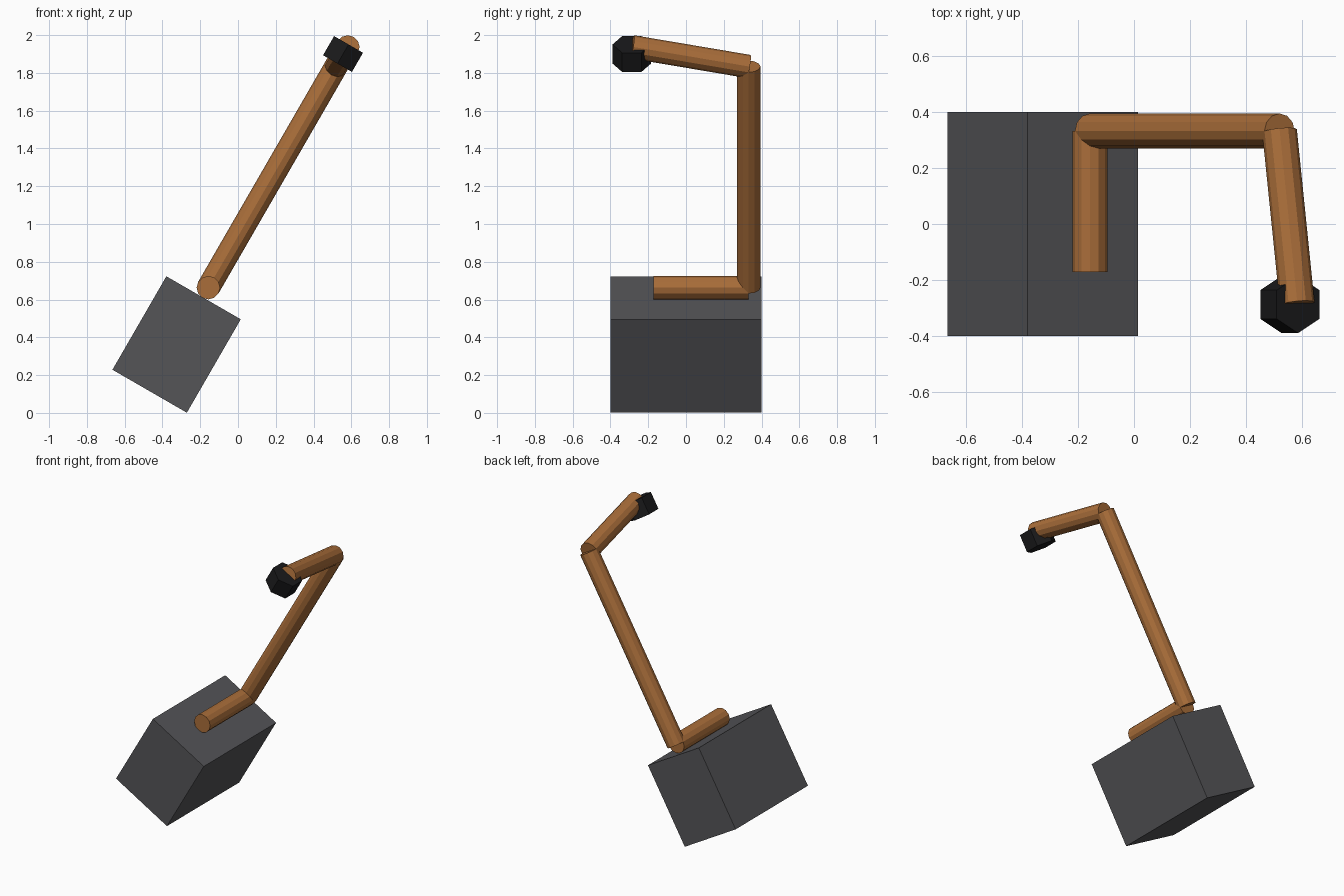
import bpy
from math import radians
from mathutils import Vector, Matrix

if "Cube" in bpy.data.objects:
    bpy.data.objects.remove(bpy.data.objects["Cube"])

TILT = radians(30)                       # whole model leans about the y axis
LEAN = Matrix.Rotation(TILT, 4, 'Y')
UP = LEAN @ Vector((0, 0, 1))


def material(name, rgb):
    m = bpy.data.materials.new(name)
    m.diffuse_color = (*rgb, 1)
    m.use_nodes = True
    m.node_tree.nodes["Principled BSDF"].inputs["Base Color"].default_value = m.diffuse_color
    return m


wood = material("brown", (0.40, 0.155, 0.042))
stone = material("dark_grey", (0.09, 0.09, 0.097))
black = material("black", (0.010, 0.010, 0.011))


def finish(name, mat):
    ob = bpy.context.object
    ob.name = name
    ob.data.materials.append(mat)
    return ob


def rod(name, a, b, radius=0.062):
    """Twelve-sided straight rod between two points."""
    a, b = Vector(a), Vector(b)
    d = b - a
    bpy.ops.mesh.primitive_cylinder_add(vertices=12, radius=radius, depth=d.length,
                                        location=(a + b) / 2)
    ob = finish(name, wood)
    # keep the facets aligned with the leaning frame
    local = LEAN.to_quaternion().inverted() @ d
    q = LEAN.to_quaternion() @ Vector((0, 0, 1)).rotation_difference(local)
    ob.rotation_euler = q.to_euler()


# Leaning block
bpy.ops.mesh.primitive_cube_add(size=1, location=(-0.325, 0, 0.362), rotation=(0, TILT, 0))
finish("block", stone).scale = (0.455, 0.8, 0.571)

# Crank made of three rods
low = Vector((-0.157, 0.332, 0.663))
elbow = low + UP * 1.352
rod("lower_handle", (low.x, -0.172, low.z), low)
rod("shaft", low, elbow)
rod("upper_arm", elbow, (0.582, -0.285, 1.938))

# Hexagonal knob at the arm tip, corners pointing along y
bpy.ops.mesh.primitive_cylinder_add(vertices=6, radius=0.102, depth=0.117,
                                    location=(0.556, -0.287, 1.90), rotation=(0, TILT, 0))
finish("knob", black)
